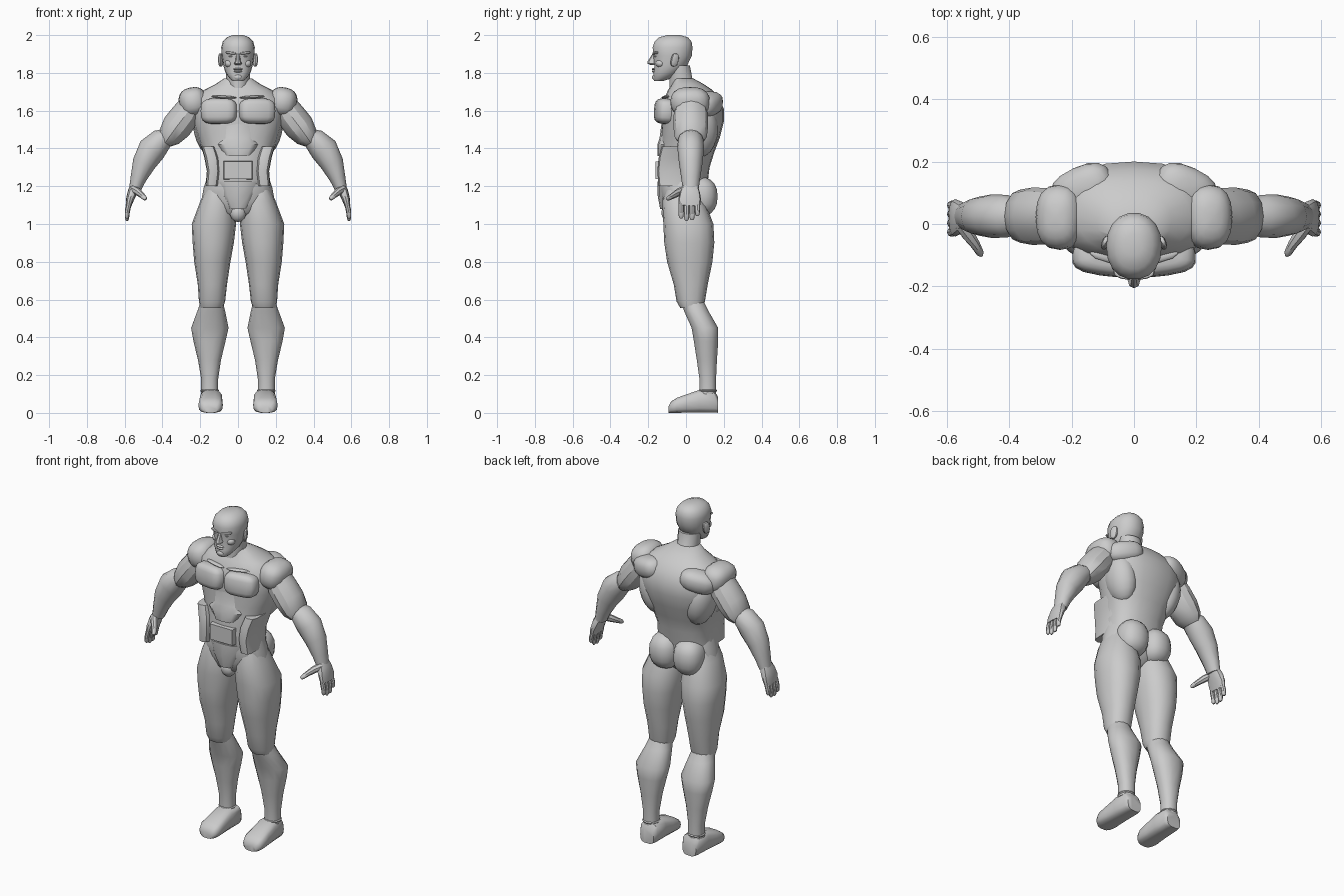
import bpy, bmesh, math
from mathutils import Vector, Matrix

skin = bpy.data.materials.new("grey_clay")
skin.diffuse_color = (0.6, 0.6, 0.6, 1)


def finish(name, bm, mirror=False, angle=40):
    bmesh.ops.recalc_face_normals(bm, faces=bm.faces)
    me = bpy.data.meshes.new(name)
    bm.to_mesh(me)
    bm.free()
    me.materials.append(skin)
    ob = bpy.data.objects.new(name, me)
    bpy.context.collection.objects.link(ob)
    if mirror:
        ob.modifiers.new("mirror", 'MIRROR')
        ob.modifiers["mirror"].use_mirror_merge = False
    bpy.ops.object.select_all(action='DESELECT')
    ob.select_set(True)
    bpy.context.view_layer.objects.active = ob
    bpy.ops.object.shade_smooth_by_angle(angle=math.radians(angle))
    return ob


def spow(v, p):
    return math.copysign(abs(v) ** p, v)


def loft(name, rings, n=16, p=1.0, mirror=False, angle=40):
    """Skin rings given as (centre, u vector, v vector)."""
    bm = bmesh.new()
    loops = []
    for c, u, v in rings:
        loops.append([bm.verts.new(Vector(c) + Vector(u) * spow(math.cos(a), p) + Vector(v) * spow(math.sin(a), p))
                      for a in (2 * math.pi * i / n for i in range(n))])
    for a, b in zip(loops, loops[1:]):
        for i in range(n):
            bm.faces.new((a[i], a[(i + 1) % n], b[(i + 1) % n], b[i]))
    bm.faces.new(loops[0])
    bm.faces.new(loops[-1])
    return finish(name, bm, mirror, angle)


def column(name, rows, **kw):
    """Upright body: rows of (z, x left, x right, y front, y back)."""
    return loft(name, [(((a + b) / 2, (f + k) / 2, z), ((b - a) / 2, 0, 0), (0, (k - f) / 2, 0))
                       for z, a, b, f, k in rows], **kw)


def limb(name, rows, **kw):
    """Tube along a path: rows of (x, y, z, side radius, depth radius)."""
    pts = [Vector(r[:3]) for r in rows]
    rings = []
    for i, r in enumerate(rows):
        t = (pts[min(i + 1, len(pts) - 1)] - pts[max(i - 1, 0)]).normalized()
        u = Vector((0, 1, 0)).cross(t).normalized()
        rings.append((pts[i], u * r[3], t.cross(u) * r[4]))
    return loft(name, rings, mirror=True, **kw)


def lump(name, c, r, p=1.0, rot=(0, 0, 0), mirror=True, seg=16, angle=40):
    """Rounded muscle mass; p below 1 makes it boxier."""
    bm = bmesh.new()
    bmesh.ops.create_uvsphere(bm, u_segments=seg, v_segments=seg // 2 + 2, radius=1)
    m = Matrix.Translation(c)
    for i, ax in enumerate('XYZ'):
        m = m @ Matrix.Rotation(math.radians(rot[i]), 4, ax)
    for v in bm.verts:
        v.co = m @ Vector([spow(k, p) * s for k, s in zip(v.co, r)])
    return finish(name, bm, mirror, angle)


def block(name, c, size, mirror=False, taper=1.0):
    """Box whose front is scaled by taper."""
    bm = bmesh.new()
    bmesh.ops.create_cube(bm, size=1)
    for v in bm.verts:
        k = taper if v.co.y < 0 else 1
        v.co = Vector(c) + Vector((v.co.x * size[0] * k, v.co.y * size[1], v.co.z * size[2] * k))
    return finish(name, bm, mirror, 30)


def sym(rows):
    return [(z, -h, h, f, b) for z, h, f, b in rows]


# Trunk
column("torso", sym([
    (1.14, .165, -.12, .09), (1.22, .165, -.14, .115), (1.30, .165, -.145, .125), (1.38, .185, -.135, .15),
    (1.46, .215, -.13, .18), (1.54, .24, -.13, .20), (1.61, .245, -.13, .20), (1.665, .235, -.115, .175),
    (1.71, .18, -.095, .14), (1.74, .12, -.075, .095), (1.77, .075, -.065, .04)]), n=20, p=.85)
column("pelvis", sym([
    (1.02, .03, -.07, .05), (1.06, .11, -.115, .09), (1.12, .195, -.13, .11), (1.19, .182, -.14, .11),
    (1.26, .16, -.14, .10)]), p=.9)
lump("buttock", (.078, .07, 1.145), (.088, .098, .105), p=.85, rot=(0, 0, -6))
lump("groin", (0, -.09, 1.06), (.045, .04, .05), mirror=False, seg=10)

# Chest, shoulders and back
lump("chest_muscle", (.1, -.105, 1.597), (.098, .06, .068), p=.6, rot=(-4, 0, 9))
lump("collarbone", (.075, -.107, 1.672), (.07, .018, .008), rot=(0, -3, 12), seg=8)
lump("shoulder", (.237, .022, 1.645), (.076, .105, .079), p=.8, rot=(0, 12, 0), angle=30)
lump("shoulder_blade", (.165, .115, 1.635), (.105, .07, .062), p=.8, rot=(0, 14, -24))
lump("side_back_muscle", (.155, .07, 1.5), (.08, .10, .15), rot=(0, 12, 0))

# Abdomen
column("oblique", [(1.2, .105, .172, -.145, .03), (1.28, .095, .165, -.152, .03), (1.35, .10, .178, -.145, .04),
                   (1.41, .12, .195, -.13, .06)], n=12, p=.6, mirror=True)
block("belly_panel", (0, -.138, 1.285), (.16, .045, .1), taper=.92)
column("lower_belly", sym([(1.08, .05, -.137, 0), (1.15, .09, -.15, 0), (1.225, .11, -.15, 0)]), n=12, p=.7)
column("rib_arch", sym([(1.36, .075, -.152, 0), (1.42, .115, -.152, 0), (1.455, .09, -.14, 0),
                        (1.53, .1, -.13, 0)]), n=12, p=.7)

# Neck and head
column("neck", sym([(1.67, .03, -.098, .06), (1.72, .06, -.09, .07), (1.77, .064, -.088, .035),
                    (1.84, .066, -.09, .022)]), n=14)
column("head", sym([
    (1.757, .028, -.168, -.12), (1.768, .042, -.175, -.085), (1.80, .066, -.172, -.035), (1.84, .078, -.168, .008),
    (1.89, .086, -.174, .032), (1.935, .089, -.178, .036), (1.965, .081, -.168, .031),
    (1.988, .06, -.145, .012), (2.0, .028, -.10, -.03)]), n=18, p=.92)
column("nose", sym([(1.842, .014, -.188, -.15), (1.85, .021, -.206, -.15), (1.862, .014, -.203, -.15),
                    (1.90, .009, -.178, -.15)]), n=8)
lump("brow", (.036, -.16, 1.905), (.032, .016, .007), p=.7, rot=(0, -6, 16), seg=8)
lump("eye", (.034, -.157, 1.888), (.016, .012, .006), seg=8)
lump("cheek", (.045, -.135, 1.85), (.027, .026, .022), seg=10)
lump("upper_lip", (0, -.17, 1.82), (.026, .011, .006), mirror=False, seg=8)
lump("lower_lip", (0, -.17, 1.808), (.022, .011, .006), mirror=False, seg=8)
lump("chin", (0, -.16, 1.777), (.026, .02, .018), mirror=False, seg=10)
lump("ear", (.092, -.06, 1.868), (.011, .022, .036), p=.8, rot=(-12, 0, 22), seg=10)

# Arms
limb("upper_arm", [(.235, .025, 1.65, .06, .075), (.275, .025, 1.58, .078, .09), (.325, .025, 1.515, .08, .092),
                   (.365, .025, 1.46, .062, .085), (.385, .025, 1.43, .035, .06)], n=12, angle=30)
limb("forearm", [(.355, .025, 1.475, .035, .05), (.405, .025, 1.445, .062, .068), (.455, .025, 1.395, .075, .07),
                 (.498, .025, 1.32, .062, .062), (.528, .025, 1.24, .042, .05), (.545, .025, 1.185, .032, .042)],
     n=12)

# Hands
limb("palm", [(.543, .025, 1.205, .024, .036), (.558, .022, 1.17, .026, .052), (.572, .02, 1.13, .021, .06),
              (.58, .018, 1.095, .015, .056)], n=12, p=.75)
for i, (length, y) in enumerate([(.075, -.026), (.088, .003), (.085, .032), (.062, .06)]):
    limb("finger_%d" % (i + 1), [(.577, y, 1.105, .013, .0145), (.586, y, 1.105 - length * .5, .013, .0145),
                                 (.588, y, 1.105 - length * .9, .011, .012),
                                 (.588, y, 1.105 - length, .005, .006)], n=8)
limb("thumb", [(.555, .0, 1.185, .02, .022), (.53, -.035, 1.17, .02, .022), (.507, -.068, 1.15, .015, .016),
               (.492, -.095, 1.135, .012, .012), (.488, -.102, 1.13, .005, .005)], n=8)

# Legs
column("thigh", [
    (1.2, .06, .165, -.10, .07), (1.12, .02, .20, -.125, .10), (1.0, .01, .245, -.12, .145),
    (.9, .022, .24, -.115, .15), (.8, .04, .232, -.10, .14), (.68, .058, .213, -.065, .115), (.59, .068, .207, -.05, .10),
    (.555, .08, .2, -.03, .09)], p=.9, mirror=True, angle=30)
column("calf", [
    (.585, .08, .2, -.025, .098), (.54, .068, .215, -.012, .12), (.45, .05, .248, .028, .172), (.38, .066, .236, .04, .172),
    (.28, .09, .212, .056, .165), (.18, .105, .195, .07, .16), (.1, .105, .195, .07, .16)], n=14, p=.9, mirror=True)

# Feet
foot = [(.17, .045, .085, .14), (.15, .057, .118, .14), (.07, .06, .122, .142), (.0, .063, .098, .144),
        (-.05, .065, .08, .145), (-.08, .055, .06, .145), (-.092, .035, .035, .145)]
loft("foot", [((x, y, h / 2), (w, 0, 0), (0, 0, h / 2)) for y, w, h, x in foot], n=14, p=.65, mirror=True)
lump("ankle_cuff", (.15, .115, .118), (.05, .05, .015), seg=12)
